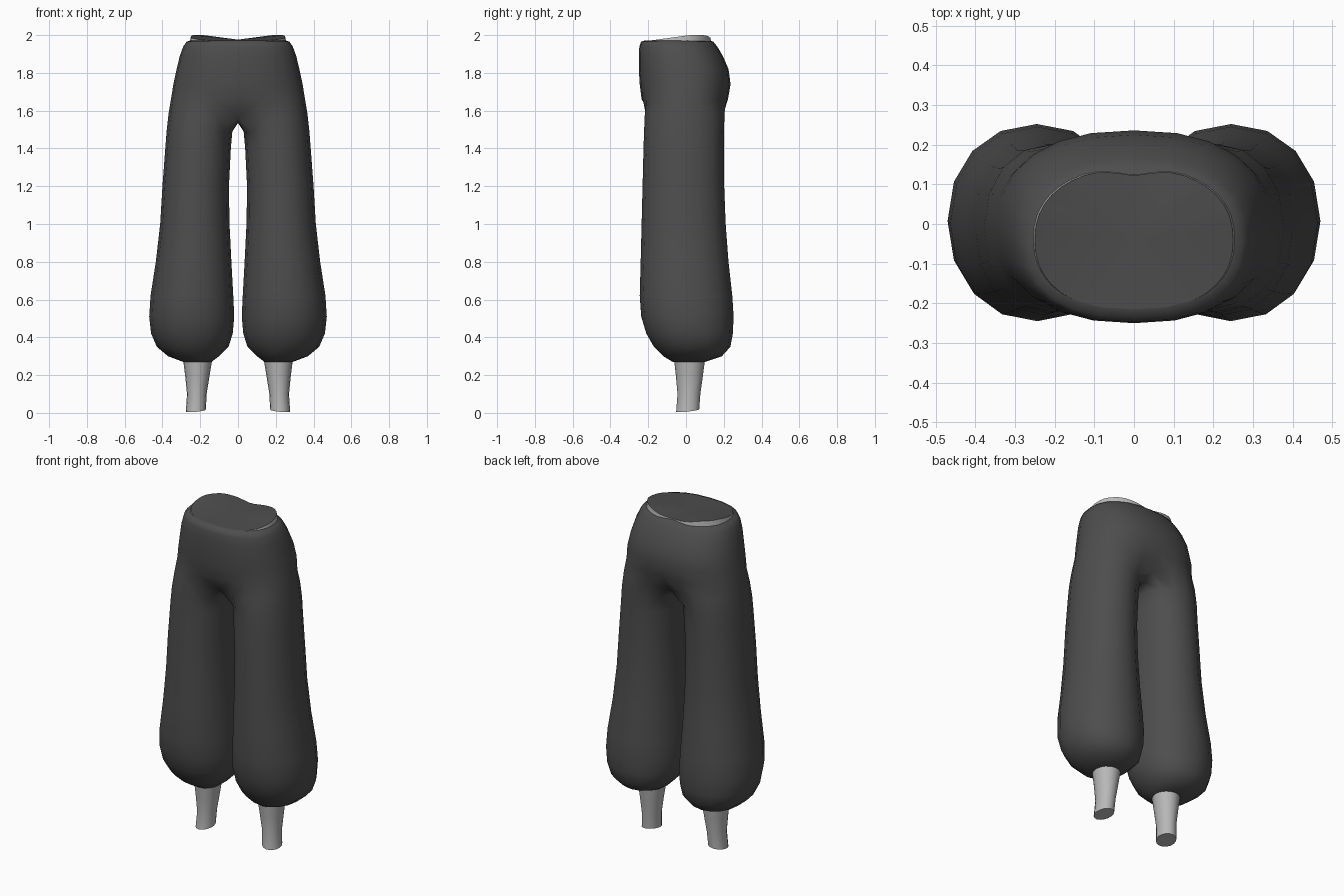
import bpy, bmesh, math

if "Cube" in bpy.data.objects:
    bpy.data.objects.remove(bpy.data.objects["Cube"])


def material(name, value):
    m = bpy.data.materials.new(name)
    m.diffuse_color = (value, value, value, 1)
    m.use_nodes = True
    m.node_tree.nodes["Principled BSDF"].inputs["Base Color"].default_value = m.diffuse_color
    return m


DARK = material("dark grey cloth", 0.075)
LIGHT = material("light grey skin", 0.48)
N = 16


def spow(v, p):
    return math.copysign(abs(v) ** p, v)


def oval(z, xi, xo, yf, yb, p=0.94):
    """Closed ring that starts at the inner front corner."""
    pts = []
    for k in range(N):
        a = math.radians(-135 + 360 / N * k)
        pts.append(((xi + xo) / 2 + (xo - xi) / 2 * spow(math.cos(a), p),
                    (yf + yb) / 2 + (yb - yf) / 2 * spow(math.sin(a), p), z))
    return pts


def half_oval(z, xo, yf, yb, p=0.85):
    """Half ring from the front centre round the outside to the back centre."""
    pts = []
    for k in range(13):
        a = math.radians(-90 + 15 * k)
        x = 0 if k in (0, 12) else xo * spow(math.cos(a), p)
        pts.append((x, (yf + yb) / 2 + (yb - yf) / 2 * spow(math.sin(a), p), z))
    return pts


def bridge(bm, a, b, closed=True):
    for i in range(len(a) if closed else len(a) - 1):
        j = (i + 1) % len(a)
        bm.faces.new((a[i], a[j], b[j], b[i]))


def finish(bm, name, mats, mirror=True, angle=50):
    bmesh.ops.recalc_face_normals(bm, faces=bm.faces)
    me = bpy.data.meshes.new(name)
    bm.to_mesh(me)
    bm.free()
    ob = bpy.data.objects.new(name, me)
    bpy.context.collection.objects.link(ob)
    for m in mats:
        me.materials.append(m)
    if mirror:
        mod = ob.modifiers.new("mirror", 'MIRROR')
        mod.use_clip = True
        mod.merge_threshold = 0.001
    bpy.ops.object.select_all(action='DESELECT')
    ob.select_set(True)
    bpy.context.view_layer.objects.active = ob
    bpy.ops.object.shade_smooth_by_angle(angle=math.radians(angle))
    return ob


# Trousers: baggy leg rings (z, inner x, outer x, front y, back y)
LEG = [(0.27, 0.14, 0.29, -0.07, 0.10), (0.30, 0.10, 0.37, -0.12, 0.19),
       (0.35, 0.05, 0.43, -0.17, 0.235), (0.42, 0.028, 0.46, -0.21, 0.248),
       (0.51, 0.02, 0.47, -0.237, 0.252), (0.62, 0.025, 0.463, -0.245, 0.245),
       (0.80, 0.035, 0.435, -0.24, 0.225), (1.00, 0.045, 0.412, -0.235, 0.21),
       (1.20, 0.048, 0.40, -0.23, 0.202), (1.40, 0.038, 0.385, -0.225, 0.20),
       (1.49, 0.03, 0.378, -0.222, 0.202)]
# Hip rings (z, outer x, front y, back y)
HIP = [(1.66, 0.355, -0.235, 0.222), (1.74, 0.342, -0.245, 0.236),
       (1.82, 0.325, -0.25, 0.225), (1.89, 0.308, -0.25, 0.195),
       (1.94, 0.29, -0.247, 0.165), (1.965, 0.272, -0.238, 0.145),
       (1.972, 0.25, -0.215, 0.125)]

bm = bmesh.new()
rings = [[bm.verts.new(p) for p in oval(*r)] for r in LEG]
bm.faces.new(rings[0])
for a, b in zip(rings, rings[1:]):
    bridge(bm, a, b)

# Crotch ring: the inner points meet the middle plane
low, high = oval(1.55, 0.0, 0.373, -0.222, 0.206), half_oval(*HIP[0])
crotch = []
for k in range(N):
    x, y, z = low[k]
    if k > 12:
        co = (0, y, 1.535)
    elif k in (0, 12):
        co = (0, y * 1.05, 1.56)
    else:
        f = 0.3
        co = [low[k][i] * (1 - f) + high[k][i] * f for i in (0, 1, 2)]
    crotch.append(bm.verts.new(co))
bridge(bm, rings[-1], crotch)
prev = crotch[:13]
for r in HIP:
    ring = [bm.verts.new(p) for p in half_oval(*r)]
    bridge(bm, prev, ring, closed=False)
    prev = ring
finish(bm, "trousers", [DARK], angle=80)

# Ankles: narrow tubes with a slanted cut at the bottom
ANKLE = [(0.0, 0.17, 0.276, -0.052, 0.07), (0.10, 0.166, 0.27, -0.045, 0.076),
         (0.20, 0.15, 0.28, -0.054, 0.09), (0.31, 0.132, 0.294, -0.066, 0.104)]
bm = bmesh.new()
rings = [[bm.verts.new(p) for p in oval(*r, p=1)] for r in ANKLE]
for v in rings[0]:
    v.co.z = max(0, 0.012 - 0.10 * (v.co.x - 0.223) + 0.11 * (v.co.y - 0.009))
bm.faces.new(rings[0])
for a, b in zip(rings, rings[1:]):
    bridge(bm, a, b)
finish(bm, "ankles", [LIGHT])

# Waist: skin band rising at the back, closed by a dark cap
M = 40
bm = bmesh.new()
base, rim = [], []
for k in range(M):
    a = 2 * math.pi * k / M
    c, s = spow(math.cos(a), 0.88), spow(math.sin(a), 0.88)
    x, y = 0.25 * c, -0.04 + 0.18 * s
    if y > 0:
        y -= 0.018 * max(0, 1 - abs(x) / 0.1)
    t = min(1, max(0, (y + 0.2) / 0.22))
    z = 1.97 + 0.03 * t * min(1, 0.2 + (abs(x) / 0.2) ** 1.5)
    base.append(bm.verts.new((x * 1.03, y * 1.03, 1.95)))
    rim.append(bm.verts.new((x, y, z)))
bridge(bm, base, rim)
mid = bm.verts.new((0, -0.04, 1.976))
for k in range(M):
    f = bm.faces.new((rim[k], rim[(k + 1) % M], mid))
    f.material_index = 1
finish(bm, "waist", [LIGHT, DARK], mirror=False)
